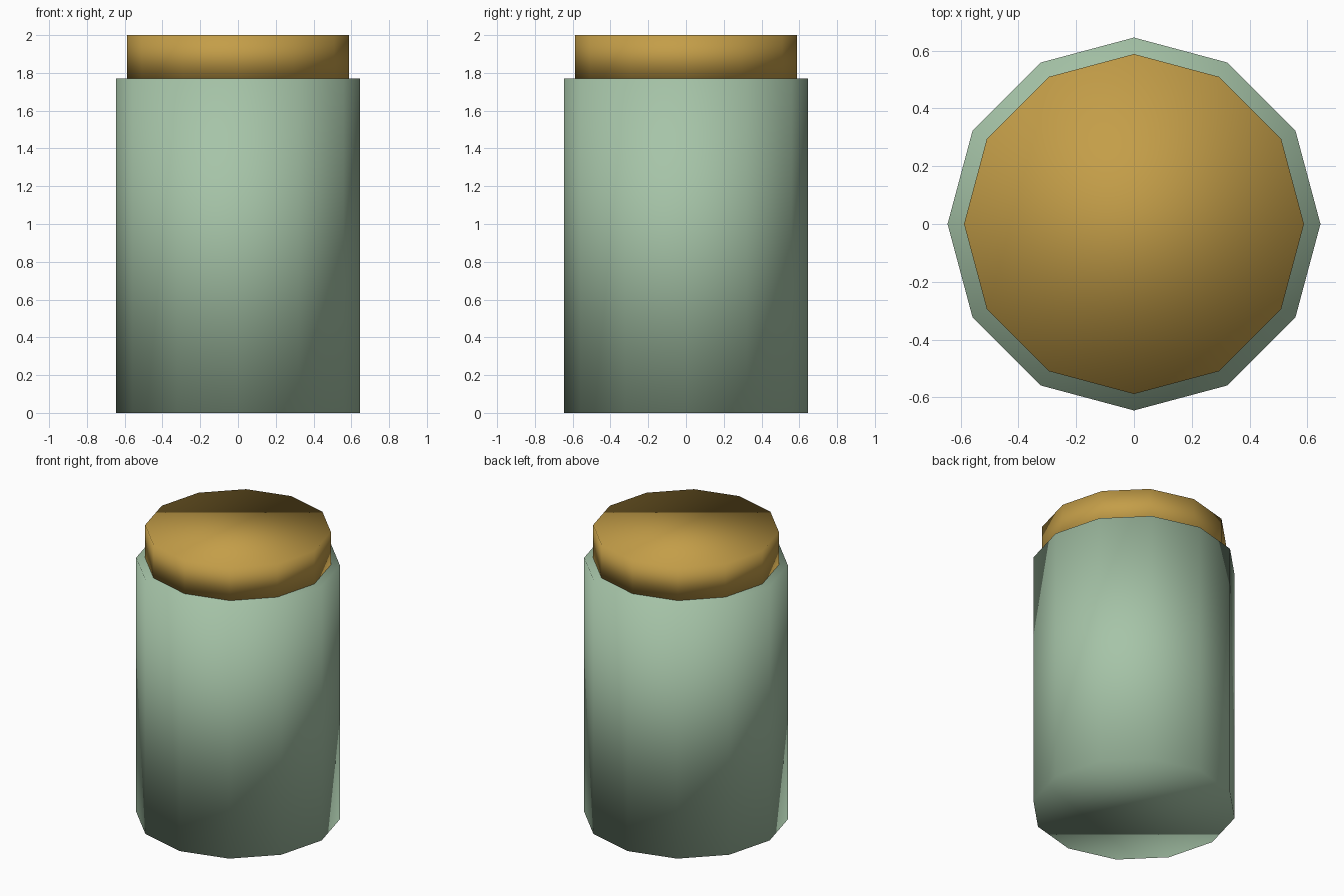
import bpy

# Remove the default object
cube = bpy.data.objects.get("Cube")
if cube:
    bpy.data.objects.remove(cube, do_unlink=True)


def make_material(name, colour):
    mat = bpy.data.materials.new(name)
    mat.use_nodes = True
    mat.diffuse_color = colour
    mat.node_tree.nodes["Principled BSDF"].inputs["Base Color"].default_value = colour
    return mat


def make_drum(name, radius, bottom, top, mat):
    """Twelve-sided capped cylinder, fully smooth shaded."""
    bpy.ops.mesh.primitive_cylinder_add(
        vertices=12, radius=radius, depth=top - bottom,
        location=(0, 0, (bottom + top) / 2))
    obj = bpy.context.object
    obj.name = name
    obj.data.materials.append(mat)
    bpy.ops.object.shade_smooth()
    return obj


green = make_material("sage_green", (0.38, 0.55, 0.39, 1))
ochre = make_material("ochre", (0.55, 0.34, 0.065, 1))

# Jar body and the narrower lid on top
RIM = 1.77
make_drum("jar_body", 0.645, 0, RIM, green)
make_drum("lid", 0.588, RIM, 2, ochre)
